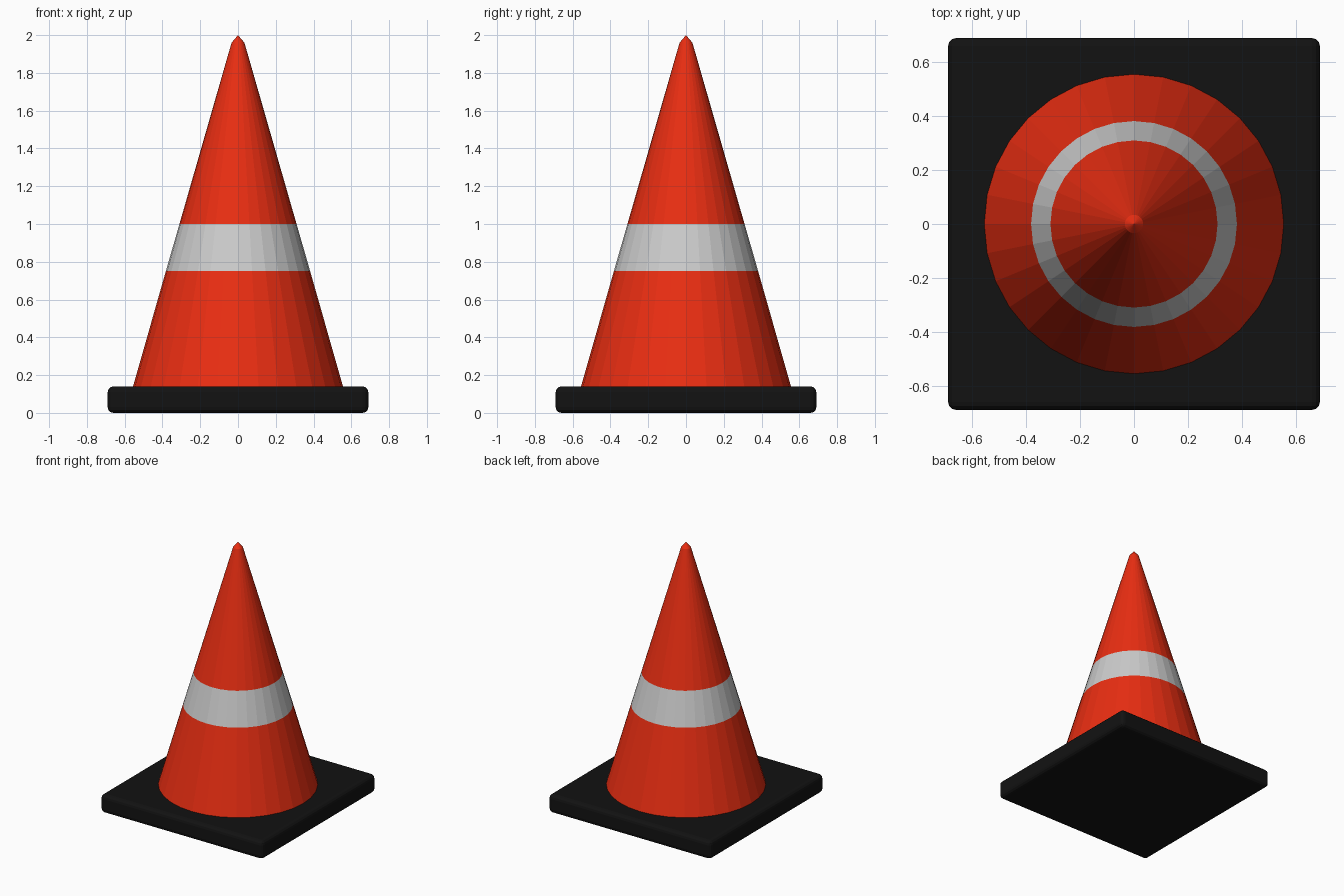
import bpy, bmesh
from math import cos, sin, tau

if "Cube" in bpy.data.objects:
    bpy.data.objects.remove(bpy.data.objects["Cube"])

SIDES = 32


def material(name, rgb):
    m = bpy.data.materials.new(name)
    m.diffuse_color = (*rgb, 1)
    m.use_nodes = True
    m.node_tree.nodes["Principled BSDF"].inputs["Base Color"].default_value = m.diffuse_color
    return m


def add_object(name, bm, mat):
    mesh = bpy.data.meshes.new(name)
    bmesh.ops.recalc_face_normals(bm, faces=bm.faces)
    bm.to_mesh(mesh)
    bm.free()
    mesh.materials.append(mat)
    obj = bpy.data.objects.new(name, mesh)
    bpy.context.collection.objects.link(obj)
    return obj


def lathe(name, profile, mat):
    """Flat-faced ring surface from (radius, z) points; radius 0 is a point."""
    bm = bmesh.new()
    rings = []
    for r, z in profile:
        if r == 0:
            rings.append([bm.verts.new((0, 0, z))] * SIDES)
        else:
            rings.append([bm.verts.new((r * cos(tau * i / SIDES), r * sin(tau * i / SIDES), z))
                          for i in range(SIDES)])
    for a, b in zip(rings, rings[1:]):
        for i in range(SIDES):
            j = (i + 1) % SIDES
            bm.faces.new(list(dict.fromkeys((a[i], a[j], b[j], b[i]))))
    # outward normals for the open rings
    obj = add_object(name, bm, mat)
    if obj.data.polygons[0].normal.dot(obj.data.polygons[0].center) < 0:
        obj.data.flip_normals()
    return obj


orange = material("orange", (0.82, 0.027, 0.006))
white = material("reflective_white", (0.53, 0.53, 0.53))
black = material("black_rubber", (0.006, 0.006, 0.006))

# square base with rounded edges
bm = bmesh.new()
bmesh.ops.create_cube(bm, size=1)
for v in bm.verts:
    v.co = (v.co.x * 1.38, v.co.y * 1.38, (v.co.z + 0.5) * 0.14)
base = add_object("base", bm, black)
bevel = base.modifiers.new("rounded_edges", 'BEVEL')
bevel.width = 0.03
bevel.segments = 3

# cone body, reflective band and pointed top
lathe("lower_cone", [(0.567, 0.10), (0.382, 0.75)], orange)
lathe("reflective_band", [(0.382, 0.75), (0.31, 1.0)], white)
lathe("upper_cone", [(0.31, 1.0), (0.034, 1.96), (0, 2.0)], orange)
